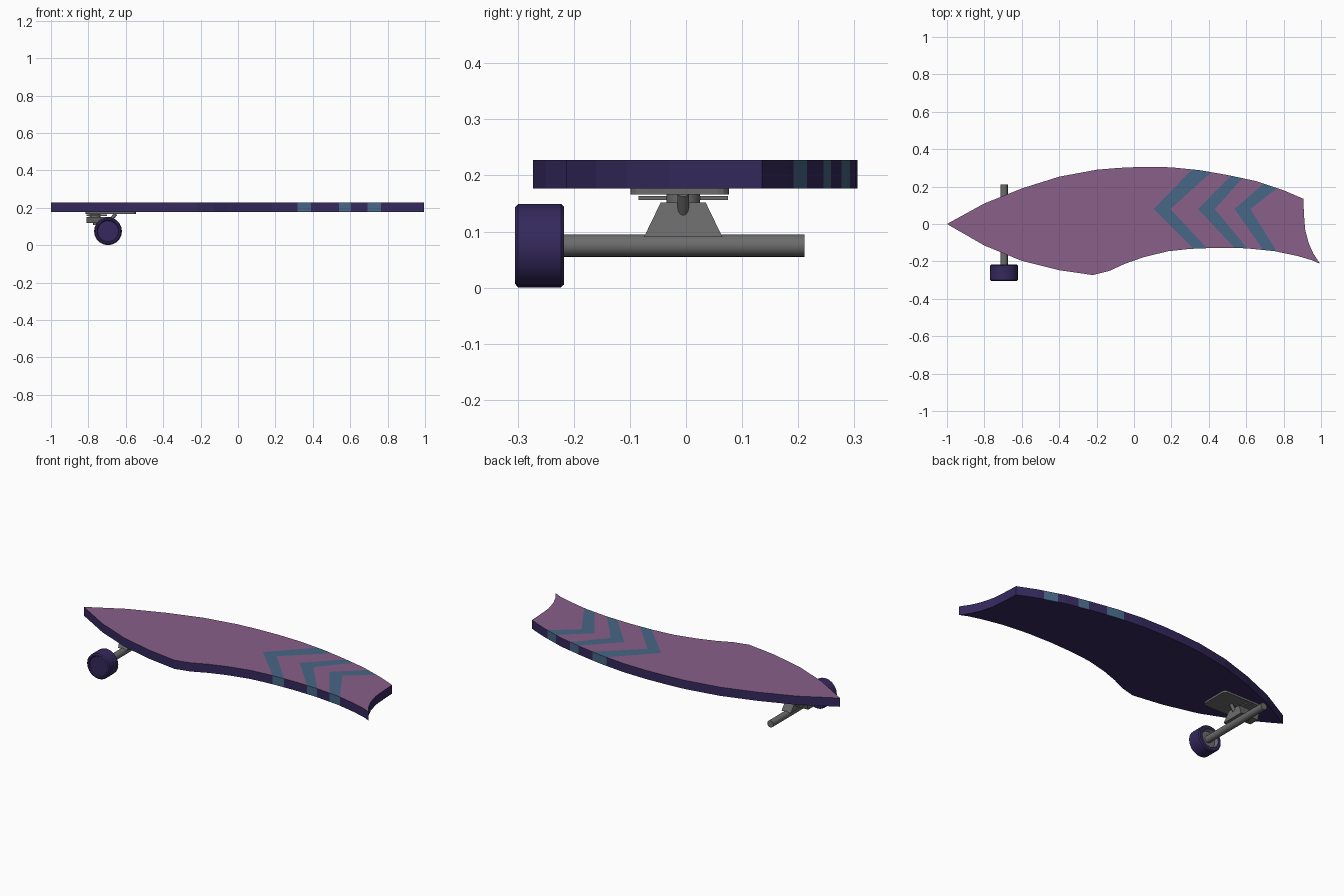
import bpy, bmesh, math
from mathutils import Vector, Matrix

if "Cube" in bpy.data.objects:
    bpy.data.objects.remove(bpy.data.objects["Cube"])

def mat(name, rgb):
    m = bpy.data.materials.new(name)
    m.diffuse_color = (*rgb, 1)
    m.use_nodes = True
    m.node_tree.nodes["Principled BSDF"].inputs["Base Color"].default_value = m.diffuse_color
    return m

PINK = mat("mauve", (0.25, 0.115, 0.25))
TEAL = mat("teal", (0.062, 0.135, 0.235))
DARK = mat("dark_purple", (0.035, 0.022, 0.11))
METAL = mat("grey_metal", (0.15, 0.15, 0.15))

def finish(bm, name, mats, smooth=False):
    bmesh.ops.recalc_face_normals(bm, faces=bm.faces)
    me = bpy.data.meshes.new(name)
    bm.to_mesh(me)
    bm.free()
    for m in mats:
        me.materials.append(m)
    ob = bpy.data.objects.new(name, me)
    bpy.context.collection.objects.link(ob)
    if smooth:
        bpy.ops.object.select_all(action='DESELECT')
        ob.select_set(True)
        bpy.context.view_layer.objects.active = ob
        bpy.ops.object.shade_smooth_by_angle(angle=math.radians(35))
    return ob

def prism(pts, offset):
    """Solid from a planar loop of points, pushed along offset."""
    bm = bmesh.new()
    f = bm.faces.new([bm.verts.new(p) for p in pts])
    r = bmesh.ops.extrude_face_region(bm, geom=[f], use_keep_orig=True)
    vs = [e for e in r["geom"] if isinstance(e, bmesh.types.BMVert)]
    bmesh.ops.translate(bm, verts=vs, vec=offset)
    bmesh.ops.recalc_face_normals(bm, faces=bm.faces)
    return bm

def frustum(name, lo, hi):
    """Tapered box; lo and hi are (x0, x1, y0, y1, z)."""
    bm = bmesh.new()
    for x0, x1, y0, y1, z in (lo, hi):
        for p in ((x0, y0), (x1, y0), (x1, y1), (x0, y1)):
            bm.verts.new((*p, z))
    bmesh.ops.convex_hull(bm, input=bm.verts)
    return finish(bm, name, [METAL])

def rod(name, a, b, r, seg=16):
    a, b = Vector(a), Vector(b)
    d = b - a
    M = Matrix.Translation((a + b) / 2) @ d.to_track_quat('Z', 'Y').to_matrix().to_4x4()
    bm = bmesh.new()
    bmesh.ops.create_cone(bm, cap_ends=True, segments=seg, radius1=r, radius2=r,
                          depth=d.length, matrix=M)
    return finish(bm, name, [METAL], True)

# --- deck: outline extruded, chevrons cut in
Z0, Z1 = 0.177, 0.228
outline = [(-1, 0), (-.8, -.115), (-.6, -.197), (-.4, -.247), (-.22, -.273),
           (-.13, -.25), (-.05, -.213), (.05, -.178), (.18, -.146), (.3, -.133),
           (.45, -.127), (.6, -.13), (.75, -.145), (.87, -.17), (.95, -.193),
           (.995, -.213), (.96, -.16), (.935, -.105), (.915, -.03), (.909, .05),
           (.905, .135), (.8, .18), (.65, .23), (.5, .262), (.35, .288), (.2, .303),
           (.05, .306), (-.08, .3), (-.2, .29), (-.4, .253), (-.6, .19), (-.8, .11)]
bm = prism([(x, y, Z0) for x, y in outline], (0, 0, Z1 - Z0))
bmesh.ops.triangulate(bm, faces=[f for f in bm.faces if len(f.verts) > 4])

TIP = 0.08
# each edge line: tip x, x at the +y rim (y=0.27), x at the -y rim (y=-0.13)
edges = [((.105, .29, .315), (.195, .405, .39)),
         ((.343, .53, .54), (.432, .602, .605)),
         ((.538, .755, .685), (.622, .865, .753))]

def line_x(e, y):
    return e[0] + ((e[1] - e[0]) * (y - TIP) / .19 if y > TIP
                   else (e[2] - e[0]) * (TIP - y) / .21)

def cut(faces, co, no):
    geom = set(faces)
    for f in faces:
        geom.update(f.edges)
        geom.update(f.verts)
    bmesh.ops.bisect_plane(bm, geom=list(geom), dist=1e-5, plane_co=co, plane_no=no)

cut(list(bm.faces), (0, TIP, 0), (0, 1, 0))
for pair in edges:
    for e in pair:
        for s, dx, dy in ((1, e[1] - e[0], .19), (-1, e[2] - e[0], -.21)):
            side = [f for f in bm.faces if (f.calc_center_median().y - TIP) * s > 0]
            cut(side, (e[0], TIP, 0), (dy, -dx, 0))
for f in bm.faces:
    c = f.calc_center_median()
    striped = any(line_x(a, c.y) < c.x < line_x(b, c.y) for a, b in edges)
    if f.normal.z < -.5:
        f.material_index = 2
    elif striped:
        f.material_index = 1
    else:
        f.material_index = 0 if f.normal.z > .5 else 2
finish(bm, "deck", [PINK, TEAL, DARK])

# --- base plate with rounded corners
cx, cy, hx, hy, r = -.68, -.011, .135, .088, .02
plate = []
for i, (sx, sy) in enumerate(((1, 1), (-1, 1), (-1, -1), (1, -1))):
    for k in range(4):
        a = math.radians(90 * i + 30 * k)
        plate.append((cx + sx * (hx - r) + r * math.cos(a),
                      cy + sy * (hy - r) + r * math.sin(a), .166))
finish(prism(plate, (0, 0, .0115)), "base_plate", [METAL])

# --- truck hanger, bushing seat, pivot and kingpin
AX, AZ, CY = -.695, .075, -.005
frustum("hanger", (AX - .03, AX + .03, -.075, .065, .09), (AX - .04, AX + .02, -.045, .035, .152))
frustum("kingpin_arm", (-.81, -.70, -.035, .025, .118), (-.81, -.70, -.045, .035, .152))
for s in (-1, 1):
    ya, yb = sorted((CY + s * .03, CY + s * .08))
    frustum("seat_tab", (-.81, -.70, ya, yb, .156), (-.81, -.70, ya, yb, .163))
rod("bushing", (-.765, CY, .148), (-.765, CY, .168), .03)
rod("kingpin", (-.765, CY, .108), (-.765, CY, .17), .009, 12)
rod("pivot", (-.69, CY, .12), (-.655, CY, .168), .01, 12)

# --- axle
rod("axle", (AX, -.24, AZ), (AX, .211, AZ), .02, 20)

# --- wheel, turned from a profile of (radius, y)
prof = [(0, -.3), (.056, -.3), (.06, -.305), (.068, -.305), (.0745, -.299), (.0745, -.223),
        (.069, -.217), (.053, -.217), (.047, -.238), (0, -.238)]
bm = bmesh.new()
vs = [bm.verts.new((AX + p[0], p[1], AZ)) for p in prof]
es = [bm.edges.new(p) for p in zip(vs, vs[1:])]
bmesh.ops.spin(bm, geom=vs + es, cent=(AX, 0, AZ), axis=(0, 1, 0),
               angle=2 * math.pi, steps=20)
bmesh.ops.remove_doubles(bm, verts=bm.verts, dist=1e-4)
for f in bm.faces:
    c = f.calc_center_median()
    rad = math.hypot(c.x - AX, c.z - AZ)
    f.material_index = 1 if rad < .052 and c.y > -.26 else 0
finish(bm, "wheel", [DARK, METAL], True)
